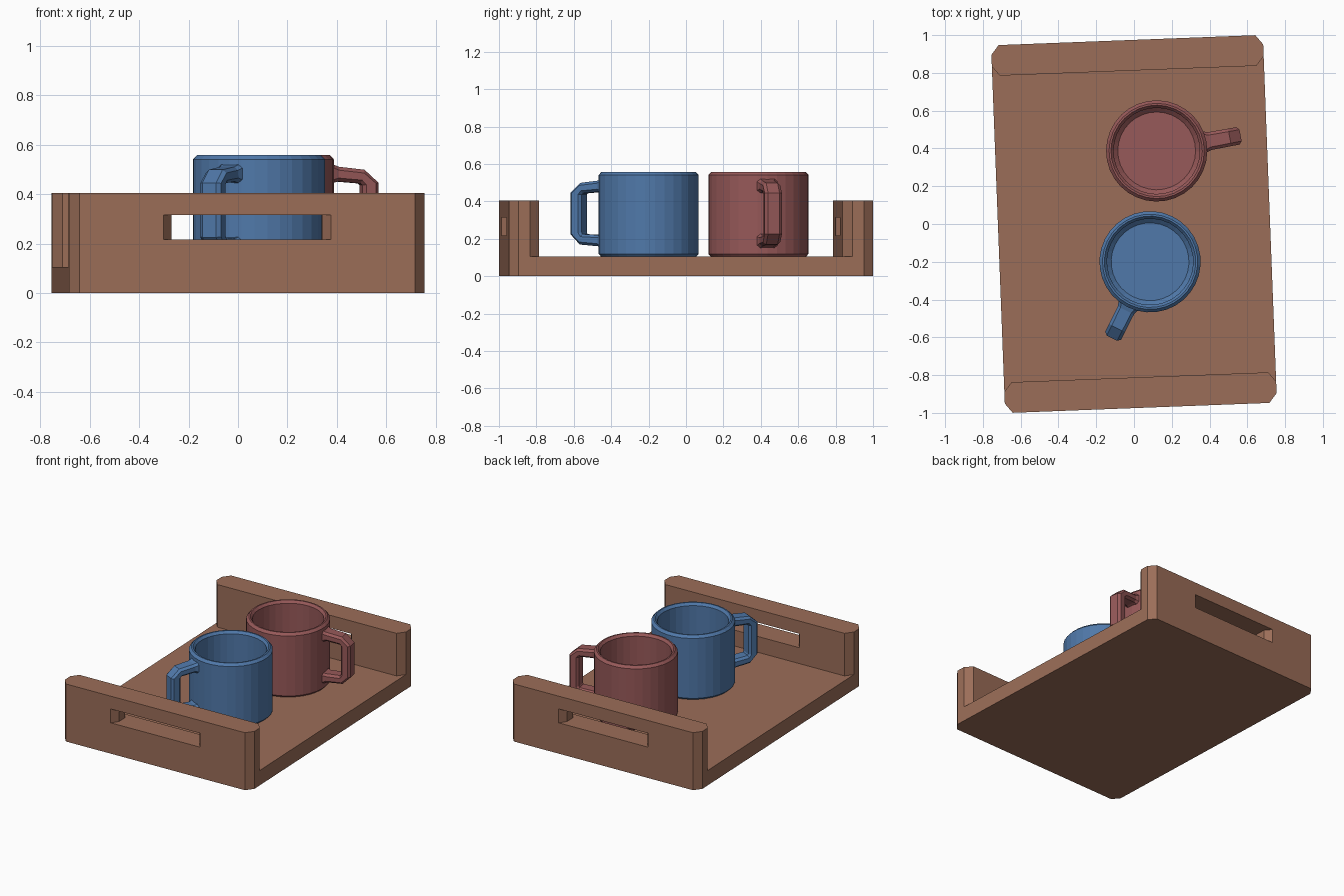
import bpy, bmesh
from math import sin, cos, pi, radians
from mathutils import Vector, Matrix

if "Cube" in bpy.data.objects:
    bpy.data.objects.remove(bpy.data.objects["Cube"])

TILT = Matrix.Rotation(radians(2.2), 4, 'Z')
A, B, CX, CY = 0.72, 0.974, 0.04, 0.05   # tray half sizes and corner chamfer


def material(name, rgb):
    m = bpy.data.materials.new(name)
    m.diffuse_color = (*rgb, 1)
    m.use_nodes = True
    m.node_tree.nodes["Principled BSDF"].inputs["Base Color"].default_value = m.diffuse_color
    return m


WOOD = material("brown_wood", (0.33, 0.155, 0.098))
BLUE = material("blue_glaze", (0.08, 0.19, 0.40))
RED = material("red_glaze", (0.31, 0.10, 0.10))


def finish(name, bm, mat, matrix):
    bmesh.ops.recalc_face_normals(bm, faces=bm.faces)
    me = bpy.data.meshes.new(name)
    bm.to_mesh(me)
    bm.free()
    me.materials.append(mat)
    ob = bpy.data.objects.new(name, me)
    ob.matrix_world = matrix
    bpy.context.collection.objects.link(ob)
    return ob


def bridge(bm, rings):
    for r, s in zip(rings, rings[1:]):
        n = len(r)
        for i in range(n):
            bm.faces.new((r[i], r[(i + 1) % n], s[(i + 1) % n], s[i]))
    bm.faces.new(rings[0])
    bm.faces.new(rings[-1])


def prism(name, outline, z0, z1):
    bm = bmesh.new()
    bridge(bm, [[bm.verts.new((x, y, z)) for x, y in outline] for z in (z0, z1)])
    return finish(name, bm, WOOD, TILT)


def chamfered(x0, x1, y0, y1, cx, cy):
    return [(x0 + cx, y0), (x1 - cx, y0), (x1, y0 + cy), (x1, y1 - cy),
            (x1 - cx, y1), (x0 + cx, y1), (x0, y1 - cy), (x0, y0 + cy)]


# tray floor
prism("tray_floor", chamfered(-A, A, -B, B, CX, CY), 0, 0.105)

# end walls, each with a hand slot whose ends are chamfered like the corners
for name, s in (("front_wall", -1), ("back_wall", 1)):
    y0, y1 = sorted((s * B, s * (B - 0.162)))
    wall = prism(name, chamfered(-A, A, y0, y1, CX, CY), 0.105, 0.405)
    w, n, e = 0.34, 0.305, 0.02
    k = w + (w - n) * e / 0.045
    half = [(k, y0 - e), (n, y0 + 0.045), (n, y1 - 0.045), (k, y1 + e)]
    cutter = prism("slot_cutter", half + [(-x, y) for x, y in reversed(half)], 0.217, 0.315)
    cutter.hide_render = True
    mod = wall.modifiers.new("slot", 'BOOLEAN')
    mod.operation, mod.solver, mod.object = 'DIFFERENCE', 'EXACT', cutter
    bpy.context.view_layer.objects.active = wall
    bpy.ops.object.modifier_apply(modifier="slot")
    bpy.data.objects.remove(cutter)

# mug profile (radius, z) from outer base, over the rim, to inner floor
MUG = [(0.255, 0), (0.268, 0.014), (0.268, 0.436), (0.252, 0.453),
       (0.242, 0.453), (0.228, 0.436), (0.228, 0.055), (0.206, 0.035)]
# handle path: radius, z, half width, half thickness
HANDLE = [(0.24, 0.378, 0.062, 0.045), (0.285, 0.376, 0.048, 0.030),
          (0.385, 0.366, 0.047, 0.029), (0.418, 0.336, 0.047, 0.034),
          (0.418, 0.124, 0.047, 0.034), (0.388, 0.092, 0.047, 0.029),
          (0.285, 0.085, 0.048, 0.030), (0.24, 0.083, 0.062, 0.045)]


def mug(name, x, y, angle, mat):
    place = Matrix.Translation((x, y, 0.105)) @ Matrix.Rotation(radians(angle), 4, 'Z')
    n = 32
    bm = bmesh.new()
    bridge(bm, [[bm.verts.new((r * cos(2 * pi * i / n), r * sin(2 * pi * i / n), z))
                 for i in range(n)] for r, z in MUG])
    finish(name + "_cup", bm, mat, place)

    # handle: octagonal section swept along the path
    bm = bmesh.new()
    rings = []
    pts = [Vector((r, 0, z)) for r, z, _, _ in HANDLE]
    for i, p in enumerate(pts):
        t = (pts[min(i + 1, len(pts) - 1)] - pts[max(i - 1, 0)]).normalized()
        if i in (0, len(pts) - 1):
            t = Vector((1 if i == 0 else -1, 0, 0))
        up = Vector((-t.z, 0, t.x))
        w, h = HANDLE[i][2:]
        rings.append([bm.verts.new(p + Vector((0, a, 0)) + up * b)
                      for a, b in chamfered(-w, w, -h, h, 0.016, 0.014)])
    bridge(bm, rings)
    finish(name + "_handle", bm, mat, place)


mug("blue_mug", 0.085, -0.20, 243.5, BLUE)
mug("red_mug", 0.12, 0.387, 10.5, RED)
